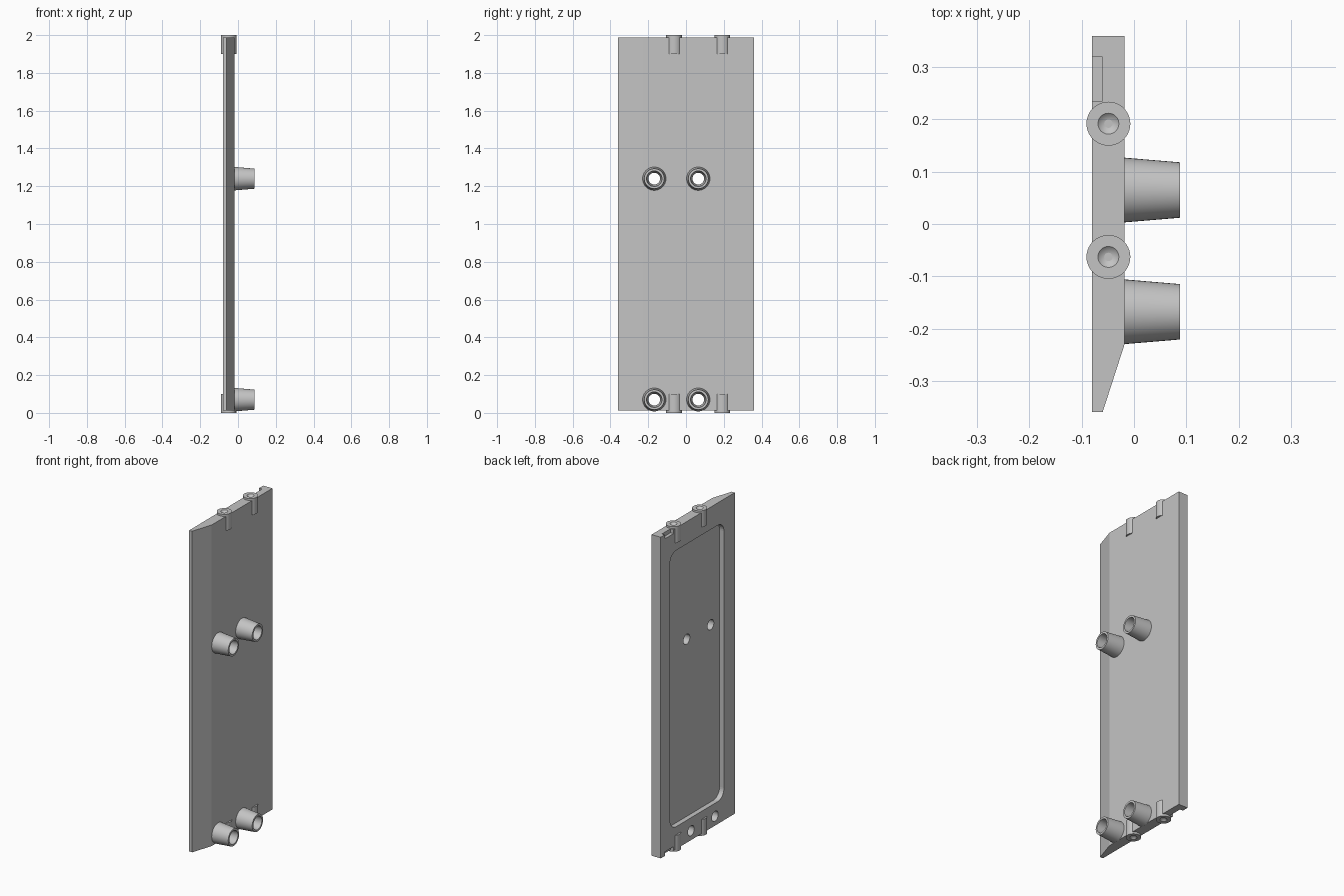
import bpy, bmesh, math
from mathutils import Matrix, Vector

if "Cube" in bpy.data.objects:
    bpy.data.objects.remove(bpy.data.objects["Cube"])

grey = bpy.data.materials.new("light grey")
grey.diffuse_color = (0.55, 0.55, 0.55, 1)
grey.use_nodes = True
grey.node_tree.nodes["Principled BSDF"].inputs["Base Color"].default_value = grey.diffuse_color


def finish(name, bm, smooth=False):
    bmesh.ops.recalc_face_normals(bm, faces=bm.faces)
    me = bpy.data.meshes.new(name)
    bm.to_mesh(me)
    bm.free()
    me.materials.append(grey)
    ob = bpy.data.objects.new(name, me)
    bpy.context.collection.objects.link(ob)
    if smooth:
        bpy.ops.object.select_all(action='DESELECT')
        ob.select_set(True)
        bpy.context.view_layer.objects.active = ob
        bpy.ops.object.shade_smooth_by_angle(angle=math.radians(30))
    return ob


def prism(name, points, direction):
    """Extrude a closed outline of 3D points."""
    bm = bmesh.new()
    face = bm.faces.new([bm.verts.new(p) for p in points])
    top = bmesh.ops.extrude_face_region(bm, geom=[face])["geom"]
    bmesh.ops.translate(bm, vec=Vector(direction),
                        verts=[v for v in top if isinstance(v, bmesh.types.BMVert)])
    return finish(name, bm)


def lathe(name, profile, matrix, closed=False):
    """Revolve (radius, height) points around local z."""
    bm = bmesh.new()
    vs = [bm.verts.new((r, 0, h)) for r, h in profile]
    pairs = list(zip(vs, vs[1:])) + ([(vs[-1], vs[0])] if closed else [])
    es = [bm.edges.new(p) for p in pairs]
    bmesh.ops.spin(bm, geom=vs + es, axis=(0, 0, 1), cent=(0, 0, 0),
                   angle=2 * math.pi, steps=40, use_duplicate=False)
    bmesh.ops.remove_doubles(bm, verts=bm.verts, dist=1e-5)
    bmesh.ops.transform(bm, matrix=matrix, verts=bm.verts)
    return finish(name, bm, True)


def cut(target, cutter):
    mod = target.modifiers.new("cut", 'BOOLEAN')
    mod.operation = 'DIFFERENCE'
    mod.solver = 'EXACT'
    mod.object = cutter
    cutter.hide_render = True
    cutter.hide_set(True)


X0, X1 = -0.08, -0.018      # plate thickness
Z0, Z1 = 0.012, 1.988       # plate height
FOOT_Y, FOOT_Z = (-0.168, 0.065), (0.07, 1.24)

# Plate with one bevelled long edge
outline = [(X0, -0.36), (-0.06, -0.36), (X1, -0.23), (X1, 0.36), (X0, 0.36)]
plate = prism("plate", [(x, y, Z0) for x, y in outline], (0, 0, Z1 - Z0))

# Rounded recess on the inner side
ya, yb, za, zb, r = -0.255, 0.27, 0.15, 1.85, 0.06
corners = [(yb - r, zb - r), (ya + r, zb - r), (ya + r, za + r), (yb - r, za + r)]
rounded = []
for i, (cy, cz) in enumerate(corners):
    for k in range(9):
        a = math.radians(90 * i + 90 * k / 8)
        rounded.append((X0 - 0.05, cy + r * math.cos(a), cz + r * math.sin(a)))
cut(plate, prism("recess_cutter", rounded, (0.08, 0, 0)))

# Small notches at both ends
for z in (Z0, Z1):
    pts = [(-0.1, 0.235), (-0.06, 0.235), (-0.06, 0.32), (-0.1, 0.32)]
    cut(plate, prism("notch_cutter", [(x, y, z - 0.025) for x, y in pts], (0, 0, 0.05)))

# Hollow tapered feet and the holes behind them
for y in FOOT_Y:
    for z in FOOT_Z:
        m = Matrix.Translation((X1, y, z)) @ Matrix.Rotation(math.pi / 2, 4, 'Y')
        lathe("foot", [(0.031, -0.001), (0.062, -0.001), (0.053, 0.106), (0.041, 0.106)],
              m, closed=True)
        cut(plate, lathe("hole_cutter", [(0, -0.2), (0.031, -0.2), (0.031, 0.05), (0, 0.05)], m))

# Hinge bosses with conical dimples at both ends
for y in (-0.063, 0.192):
    for z, turn in ((2.0, 0), (0.0, math.pi)):
        m = Matrix.Translation((-0.049, y, z)) @ Matrix.Rotation(turn, 4, 'X')
        lathe("hinge_boss", [(0, -0.1), (0.042, -0.1), (0.042, 0), (0.02, 0), (0, -0.02)], m)
